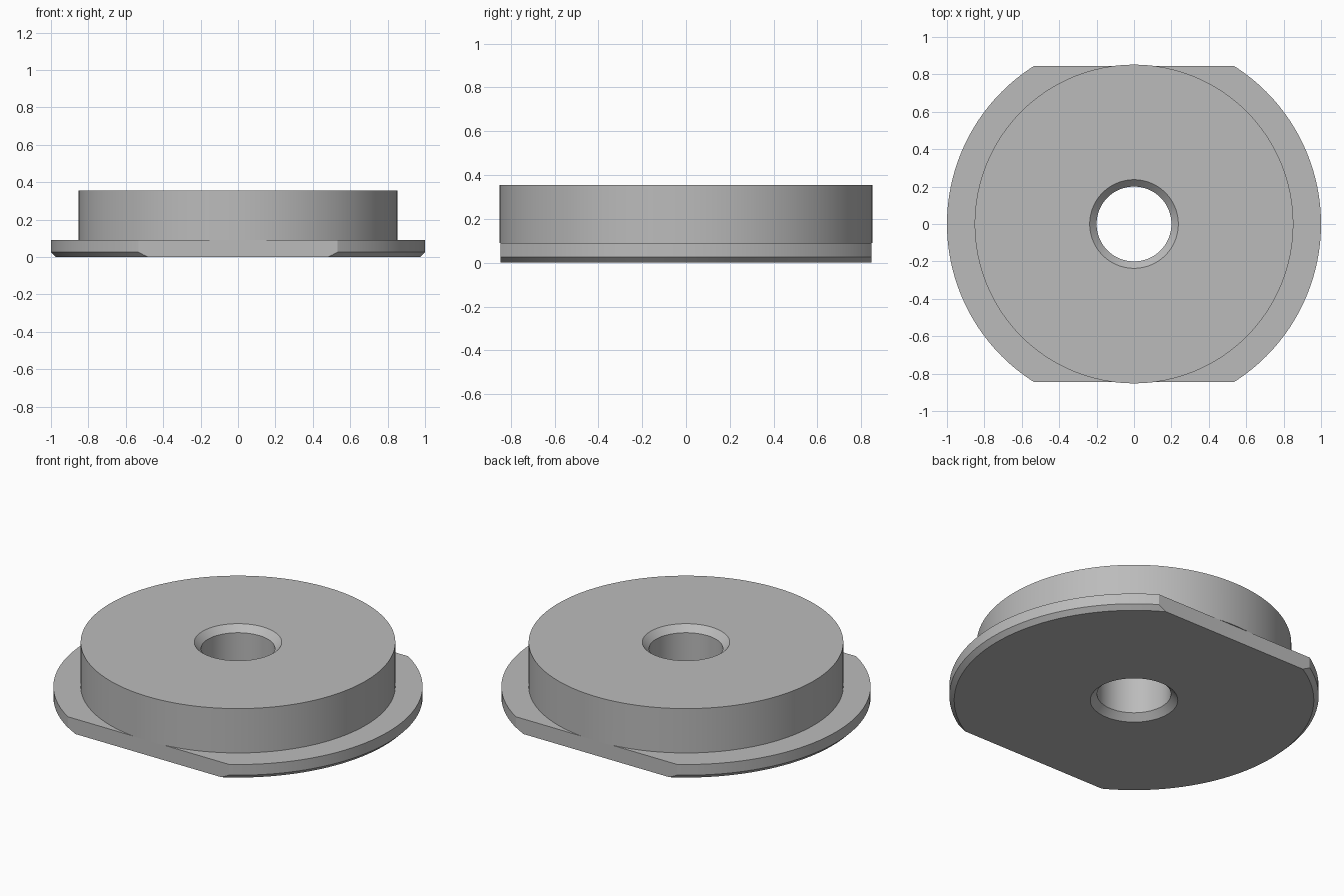
import bpy, bmesh
from math import pi, radians
from mathutils import Vector

SEGMENTS = 128
FLANGE_R, BOSS_R, BORE_R = 1.0, 0.852, 0.2
FLAT_Y, FLANGE_TOP, TOP = 0.846, 0.09, 0.355
EDGE, LIP = 0.026, 0.037  # chamfer sizes of flange rim and bore

cube = bpy.data.objects.get("Cube")
if cube:
    bpy.data.objects.remove(cube, do_unlink=True)

grey = bpy.data.materials.new("plain grey")
grey.use_nodes = True
colour = (0.5, 0.5, 0.5, 1)
grey.diffuse_color = colour
grey.node_tree.nodes["Principled BSDF"].inputs["Base Color"].default_value = colour


def lathe(name, profile, flat=None):
    """Solid of revolution about z; flat trims it to |y| <= flat."""
    bm = bmesh.new()
    verts = [bm.verts.new((r, 0, z)) for r, z in profile]
    edges = [bm.edges.new(pair) for pair in zip(verts, verts[1:])]
    bmesh.ops.spin(bm, geom=verts + edges, cent=(0, 0, 0), axis=(0, 0, 1),
                   angle=2 * pi, steps=SEGMENTS, use_merge=True)
    bmesh.ops.remove_doubles(bm, verts=bm.verts[:], dist=1e-5)
    # Cap both ends with a single disc
    bmesh.ops.holes_fill(bm, edges=[e for e in bm.edges if e.is_boundary])
    if flat:
        for side in (-1, 1):
            bmesh.ops.bisect_plane(bm, geom=bm.verts[:] + bm.edges[:] + bm.faces[:],
                                   plane_co=Vector((0, side * flat, 0)),
                                   plane_no=Vector((0, side, 0)), clear_outer=True)
            bmesh.ops.holes_fill(bm, edges=[e for e in bm.edges if e.is_boundary])
    bmesh.ops.recalc_face_normals(bm, faces=bm.faces[:])
    mesh = bpy.data.meshes.new(name)
    bm.to_mesh(mesh)
    bm.free()
    mesh.materials.append(grey)
    obj = bpy.data.objects.new(name, mesh)
    bpy.context.collection.objects.link(obj)
    return obj


def combine(target, tool, operation):
    """Apply a boolean and discard the tool."""
    mod = target.modifiers.new(operation.title(), "BOOLEAN")
    mod.operation, mod.solver, mod.object = operation, "EXACT", tool
    bpy.context.view_layer.objects.active = target
    bpy.ops.object.modifier_apply(modifier=mod.name)
    bpy.data.objects.remove(tool, do_unlink=True)


# Flange with a chamfered lower rim and two parallel flats
body = lathe("flanged_disc", [(FLANGE_R - EDGE, 0), (FLANGE_R, EDGE),
                              (FLANGE_R, FLANGE_TOP)], FLAT_Y)

# Raised round boss
boss = lathe("boss", [(BOSS_R, FLANGE_TOP), (BOSS_R, TOP)])
combine(body, boss, "UNION")

# Through bore, chamfered at both mouths
wide = BORE_R + 2 * LIP
bore = lathe("bore_cutter", [(wide, -LIP), (BORE_R, LIP),
                             (BORE_R, TOP - LIP), (wide, TOP + LIP)])
combine(body, bore, "DIFFERENCE")

# Smooth round walls, crisp edges
bpy.ops.object.select_all(action="DESELECT")
body.select_set(True)
bpy.context.view_layer.objects.active = body
bpy.ops.object.shade_smooth_by_angle(angle=radians(30))
